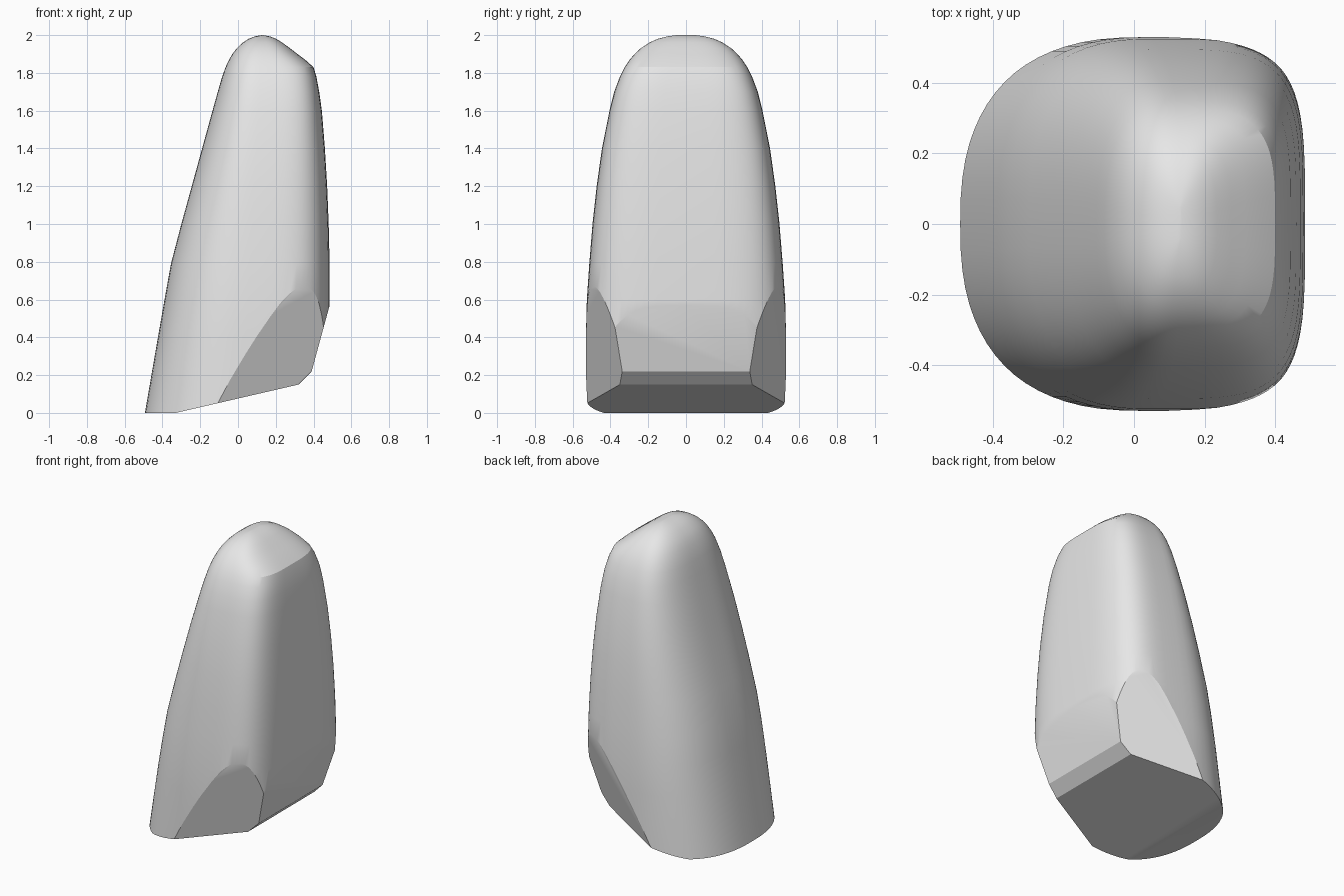
import bpy, bmesh
from math import cos, sin, tau, copysign, radians
from mathutils import Vector

if "Cube" in bpy.data.objects:
    bpy.data.objects.remove(bpy.data.objects["Cube"], do_unlink=True)

SIDES = 72

# Stations: height, left x, right x, half depth
stations = [
    (-0.1, -0.51, 0.485, 0.53), (0.4, -0.424, 0.485, 0.53),
    (0.6, -0.389, 0.485, 0.525), (0.79, -0.355, 0.485, 0.512),
    (1.0, -0.3, 0.48, 0.495), (1.2, -0.245, 0.472, 0.473),
    (1.4, -0.19, 0.46, 0.445), (1.6, -0.135, 0.444, 0.405),
    (1.7, -0.107, 0.43, 0.38), (1.78, -0.084, 0.415, 0.35),
    (1.83, -0.066, 0.4, 0.325), (1.87, -0.047, 0.355, 0.298),
    (1.9, -0.03, 0.315, 0.272), (1.93, -0.007, 0.276, 0.24),
    (1.96, 0.025, 0.235, 0.195), (1.98, 0.055, 0.203, 0.15),
    (1.993, 0.088, 0.17, 0.1), (2.0, 0.125, 0.135, 0.05),
]


def ring(bm, z, left, right, depth):
    """Rounded section, boxier on the right than on the left."""
    mid = 0.02 + 0.055 * max(z, 0)
    box = 4.0 if z < 1.75 else 4.0 - 5 * (z - 1.75)
    verts = []
    for i in range(SIDES):
        c, s = cos(tau * i / SIDES), sin(tau * i / SIDES)
        power = 2 / (box if c > 0 else 2.5)
        reach = right - mid if c > 0 else mid - left
        x = mid + reach * copysign(abs(c) ** power, c)
        y = depth * copysign(abs(s) ** power, s)
        verts.append(bm.verts.new((x, y, z)))
    return verts


# Lofted body
bm = bmesh.new()
rings = [ring(bm, *s) for s in stations]
for low, high in zip(rings, rings[1:]):
    for i in range(SIDES):
        j = (i + 1) % SIDES
        bm.faces.new((low[i], low[j], high[j], high[i]))
bm.faces.new(rings[-1])
bm.faces.new(rings[0][::-1])


def slice_off(point, normal):
    """Cut away everything on the normal's side and close the hole."""
    geom = bm.verts[:] + bm.edges[:] + bm.faces[:]
    cut = bmesh.ops.bisect_plane(bm, geom=geom, dist=1e-5, plane_co=point,
                                 plane_no=Vector(normal).normalized(), clear_outer=True)
    edges = [e for e in cut["geom_cut"] if isinstance(e, bmesh.types.BMEdge)]
    bmesh.ops.contextual_create(bm, geom=edges)


# Lower corner facets, mirrored front and back
for side in (-1, 1):
    slice_off((0.32, 0.35 * side, 0.15), (0.069, 0.146 * side, -0.043))

# Lower right bevels, tilted underside and foot
slice_off((0.39, 0, 0.22), (0.33, 0, -0.09))
slice_off((0.39, 0, 0.22), (0.07, 0, -0.07))
slice_off((0.32, 0, 0.15), (0.12, 0, -0.52))
slice_off((0, 0, 0), (0, 0, -1))

bmesh.ops.remove_doubles(bm, verts=bm.verts[:], dist=1e-4)
bmesh.ops.recalc_face_normals(bm, faces=bm.faces[:])

mesh = bpy.data.meshes.new("body")
bm.to_mesh(mesh)
bm.free()
body = bpy.data.objects.new("body", mesh)
bpy.context.collection.objects.link(body)

# Plain grey material
grey = bpy.data.materials.new("light grey")
grey.use_nodes = True
colour = (0.8, 0.8, 0.8, 1)
grey.diffuse_color = colour
for node in grey.node_tree.nodes:
    if node.type == "BSDF_PRINCIPLED":
        node.inputs["Base Color"].default_value = colour
mesh.materials.append(grey)

# Smooth shading with sharp facet edges
bpy.ops.object.select_all(action="DESELECT")
body.select_set(True)
bpy.context.view_layer.objects.active = body
bpy.ops.object.shade_smooth_by_angle(angle=radians(20))
